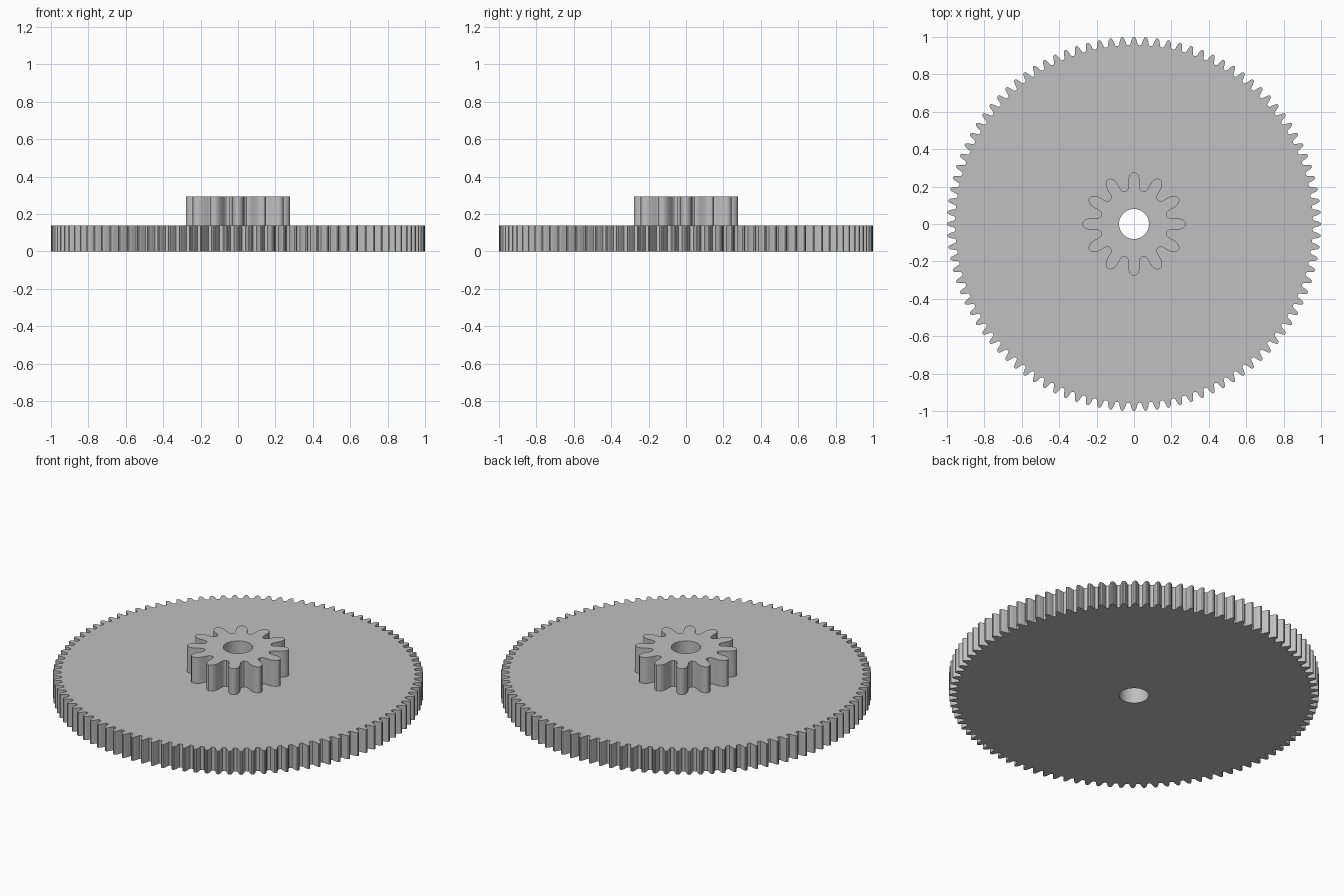
import bpy
import bmesh
from math import cos, sin, tau, atan2, hypot, radians

cube = bpy.data.objects.get("Cube")
if cube:
    bpy.data.objects.remove(cube, do_unlink=True)

# Single grey plastic
GREY = (0.53, 0.53, 0.53, 1.0)
mat = bpy.data.materials.new("plain_grey")
mat.use_nodes = True
mat.diffuse_color = GREY
mat.node_tree.nodes["Principled BSDF"].inputs["Base Color"].default_value = GREY

BORE = 0.08
PLATE_TOP = 0.14
HUB_TOP = 0.295


def gear_outline(teeth, flank, valley):
    """Outline from a half-tooth flank of (radius along axis, half width) pairs."""
    tooth = [(r, -w) for r, w in flank] + [(r, w) for r, w in reversed(flank[:-1])]
    points = []
    for i in range(teeth):
        a = tau * i / teeth
        for r, w in tooth:
            t = a + atan2(w, r)
            points.append((hypot(r, w) * cos(t), hypot(r, w) * sin(t)))
        # Bottom of the gap after this tooth
        t = a + tau / teeth / 2
        points.append((valley * cos(t), valley * sin(t)))
    return points


def make_gear(name, outline, z0, z1, closed_below):
    bm = bmesh.new()
    bore = [(BORE * cos(tau * i / 48), BORE * sin(tau * i / 48)) for i in range(48)]
    edges = []
    for loop in (outline, bore):
        vs = [bm.verts.new((x, y, z0)) for x, y in loop]
        edges += [bm.edges.new((v, vs[i - 1])) for i, v in enumerate(vs)]
    # Cap with a round bore, then raise it to full thickness
    bmesh.ops.triangle_fill(bm, edges=edges, use_beauty=True, normal=(0, 0, 1))
    cap = bm.faces[:]
    raised = bmesh.ops.extrude_face_region(bm, geom=cap, use_keep_orig=True)
    moved = [g for g in raised["geom"] if isinstance(g, bmesh.types.BMVert)]
    bmesh.ops.translate(bm, verts=moved, vec=(0, 0, z1 - z0))
    bmesh.ops.recalc_face_normals(bm, faces=bm.faces[:])
    if not closed_below:
        hidden = [f for f in bm.faces if all(abs(v.co.z - z0) < 1e-5 for v in f.verts)]
        bmesh.ops.delete(bm, geom=hidden, context='FACES_ONLY')
    mesh = bpy.data.meshes.new(name)
    bm.to_mesh(mesh)
    bm.free()
    mesh.materials.append(mat)
    obj = bpy.data.objects.new(name, mesh)
    bpy.context.collection.objects.link(obj)
    bpy.ops.object.select_all(action='DESELECT')
    obj.select_set(True)
    bpy.context.view_layer.objects.active = obj
    bpy.ops.object.shade_smooth_by_angle(angle=radians(30))
    return obj


# Large toothed wheel
wheel_flank = [(0.957, 0.021), (0.965, 0.018), (0.98, 0.0145),
               (0.992, 0.010), (0.998, 0.006), (1.0, 0.0)]
make_gear("large_gear", gear_outline(100, wheel_flank, 0.955), 0, PLATE_TOP, True)

# Small pinion standing on the wheel
pinion_flank = [(0.18, 0.037), (0.19, 0.032), (0.205, 0.031), (0.235, 0.031),
                (0.253, 0.027), (0.266, 0.020), (0.274, 0.011), (0.277, 0.0)]
make_gear("pinion_gear", gear_outline(12, pinion_flank, 0.18), PLATE_TOP, HUB_TOP, False)
